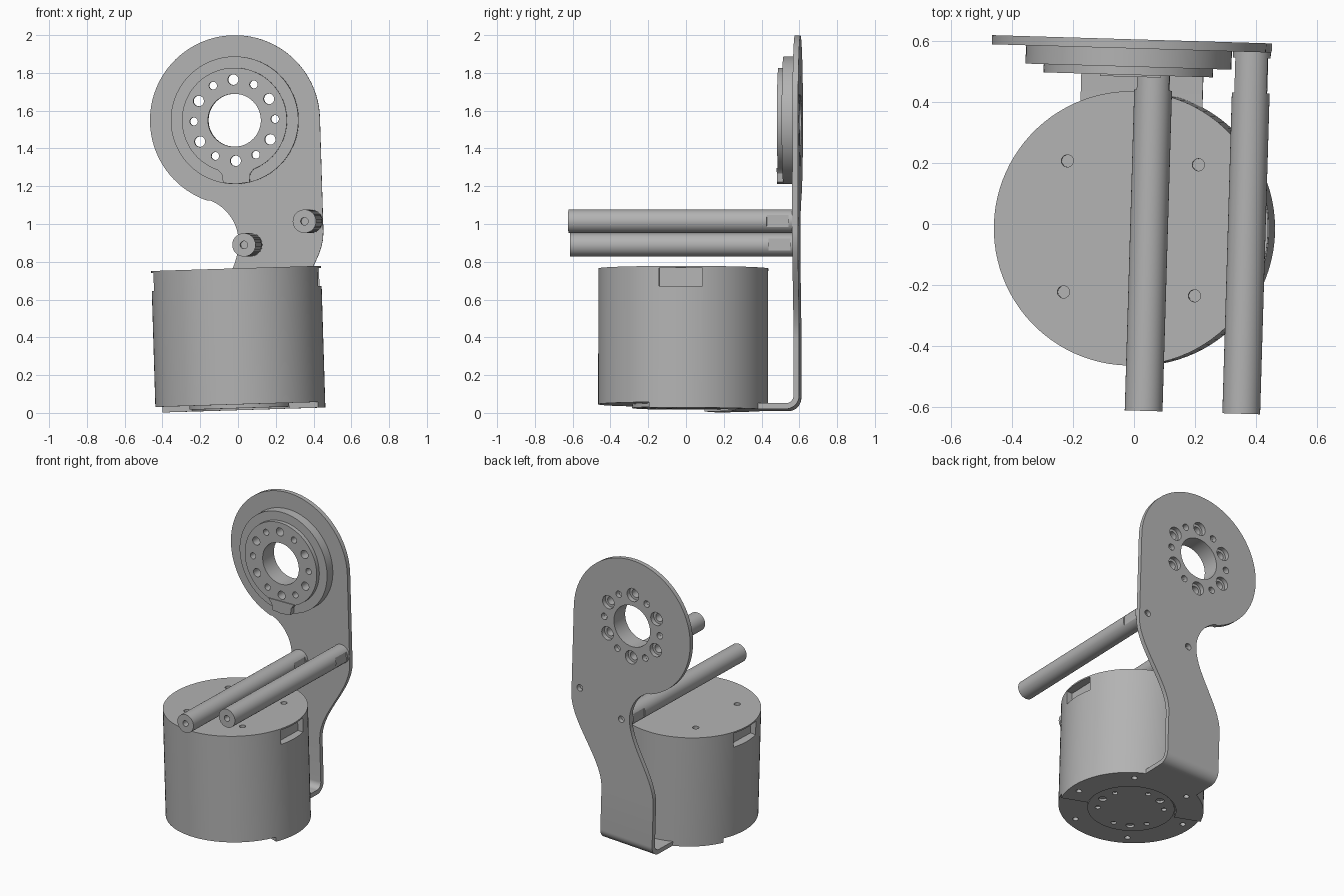
import bpy, bmesh
from math import sin, cos, radians, pi, acos, degrees
from mathutils import Matrix, Vector

cube = bpy.data.objects.get("Cube")
if cube:
    bpy.data.objects.remove(cube)

grey = bpy.data.materials.new("plain grey")
grey.use_nodes = True
grey.diffuse_color = (0.45, 0.45, 0.45, 1)
grey.node_tree.nodes["Principled BSDF"].inputs["Base Color"].default_value = (0.45, 0.45, 0.45, 1)

# The whole assembly leans slightly
LEAN = (Matrix.Translation((0.012, -0.015, 0.045))
        @ Matrix.Rotation(radians(-1.7), 4, 'Z') @ Matrix.Rotation(radians(-1.75), 4, 'Y'))
AXES = {'X': lambda u, v, w: (w, u, v), 'Y': lambda u, v, w: (u, w, v), 'Z': lambda u, v, w: (u, v, w)}


def prism(bm, outline, axis, lo, hi):
    """Extrude a 2D outline along an axis from lo to hi."""
    place = AXES[axis]
    a = [bm.verts.new(place(u, v, lo)) for u, v in outline]
    b = [bm.verts.new(place(u, v, hi)) for u, v in outline]
    n = len(a)
    faces = [bm.faces.new(a[::-1]), bm.faces.new(b)]
    for i in range(n):
        j = (i + 1) % n
        faces.append(bm.faces.new((a[i], a[j], b[j], b[i])))
    bmesh.ops.recalc_face_normals(bm, faces=faces)


def arc(cx, cy, r, start, end, steps):
    return [(cx + r * cos(radians(start + (end - start) * i / steps)),
             cy + r * sin(radians(start + (end - start) * i / steps))) for i in range(steps + 1)]


def circle(cx, cy, r, steps=64):
    return arc(cx, cy, r, 0, 360, steps)[:-1]


def box(x, y, hx, hy):
    return [(x - hx, y - hy), (x + hx, y - hy), (x + hx, y + hy), (x - hx, y + hy)]


def part(name, shapes):
    bm = bmesh.new()
    for s in shapes:
        prism(bm, *s)
    mesh = bpy.data.meshes.new(name)
    bm.to_mesh(mesh)
    bm.free()
    mesh.materials.append(grey)
    ob = bpy.data.objects.new(name, mesh)
    bpy.context.collection.objects.link(ob)
    return ob


def combine(ob, shapes, operation='DIFFERENCE'):
    """Boolean each shape into the part and bake the result."""
    tools = [part("cutter", [s]) for s in shapes]
    for t in tools:
        t.hide_render = True
        m = ob.modifiers.new("cut", 'BOOLEAN')
        m.operation, m.solver, m.object = operation, 'EXACT', t
    bpy.context.view_layer.update()
    baked = bpy.data.meshes.new_from_object(ob.evaluated_get(bpy.context.evaluated_depsgraph_get()))
    ob.modifiers.clear()
    ob.data = baked
    for t in tools:
        bpy.data.objects.remove(t)


def finish(ob):
    ob.matrix_world = LEAN
    bpy.ops.object.select_all(action='DESELECT')
    ob.select_set(True)
    bpy.context.view_layer.objects.active = ob
    bpy.ops.object.shade_smooth_by_angle(angle=radians(30))


def ring(cx, cy, r, hole, count, start):
    step = 2 * pi / count
    return [circle(cx + r * cos(start + i * step), cy + r * sin(start + i * step), hole, 20)
            for i in range(count)]


def ease(x0, z0, x1, z1, steps=14):
    """S-shaped edge with vertical ends."""
    return [(x0 + (x1 - x0) * t * t * (3 - 2 * t), z0 + (z1 - z0) * t)
            for t in (i / steps for i in range(steps + 1))]


R = 0.45            # drum and head radius
HEAD = 1.505        # head centre height
WIDE = 0.2          # half width of the bracket foot
BACK, FRONT = 0.62, 0.59
RODS = [(0.063, 0.843), (0.387, 0.958)]

# Motor drum with screw holes and a slot on each side
drum = part("motor_drum", [(circle(0, 0, R, 96), 'Z', 0, 0.72)])
cuts = [(circle(x, y, 0.02, 20), 'Z', 0.66, 0.8) for x in (-0.215, 0.215) for y in (-0.215, 0.215)]
cuts += [(box(0, 0.662, 0.115, 0.048), 'X', lo, lo + 0.1) for lo in (-0.495, 0.395)]
outer = ring(0, 0, 0.385, 0.018, 6, radians(-5))
cuts += [(h, 'Z', -0.1, 0.05) for h in outer]
combine(drum, cuts)
finish(drum)

# Round hub under the drum
base_hub = part("base_hub", [(circle(0, 0, 0.27), 'Z', -0.02, 0)])
cuts = [(h, 'Z', -0.1, -0.004) for h in ring(0, 0, 0.205, 0.026, 3, radians(113))]
for a in (83, 143):
    cuts += [(h, 'Z', -0.1, -0.004) for h in ring(0, 0, 0.205, 0.017, 3, radians(a))]
combine(base_hub, cuts)
finish(base_hub)

# Bracket: upright plate, bend and half-ring foot
fillet_r, fillet_z = 0.24, 0.865
d = Vector((-fillet_r, fillet_z - HEAD))
touch = degrees(d.angle_signed(Vector((1, 0))))
touch = touch % 360
plate_edge = arc(0, HEAD, R, 0, touch, 64)
plate_edge += arc(-fillet_r, fillet_z, fillet_r, touch - 180, 0, 20)[1:]
plate_edge += ease(0, fillet_z, -WIDE, 0.33)[1:]
plate_edge += [(-WIDE, 0.04), (WIDE, 0.04)]
plate_edge += ease(WIDE, 0.33, R, 0.9)
side = degrees(acos(WIDE / R))
foot_edge = arc(0, 0, R, -22, side, 30) + [(WIDE, 0.55), (-WIDE, 0.55)]
foot_edge += arc(0, 0, R, 180 - side, 158, 16) + arc(0, 0, 0.28, 158, -22, 48)
bend_edge = arc(0.55, 0.04, 0.07, -90, 0, 12) + arc(0.55, 0.04, 0.04, 0, -90, 12)

bracket = part("bracket", [(plate_edge, 'Y', FRONT, BACK)])
combine(bracket, [(bend_edge, 'X', -WIDE, WIDE), (foot_edge, 'Z', -0.03, 0)], 'UNION')
cuts = [(circle(0, HEAD, 0.14), 'Y', 0.5, 0.7)]
cuts += [(h, 'Y', 0.5, 0.7) for h in ring(0, HEAD, 0.215, 0.045, 6, pi / 2)]
cuts += [(h, 'Y', 0.5, 0.7) for h in ring(0, HEAD, 0.215, 0.022, 6, 0)]
cuts += [(circle(x, z, 0.022, 20), 'Y', 0.5, 0.7) for x, z in RODS]
cuts += [(h, 'Z', -0.1, -0.004) for h in outer[:1] + outer[1:3]]
combine(bracket, cuts)
finish(bracket)

# Stepped joint hub on the head, with a tab at the bottom
hub = part("joint_hub", [(circle(0, HEAD, 0.338, 80), 'Y', 0.53, FRONT)])
tab = [(-0.1, HEAD - 0.255), (-0.075, HEAD - 0.285), (-0.07, HEAD - 0.33),
       (0, HEAD - 0.338), (0.07, HEAD - 0.33), (0.075, HEAD - 0.285), (0.1, HEAD - 0.255)]
combine(hub, [(circle(0, HEAD, 0.278, 80), 'Y', 0.503, 0.56), (tab, 'Y', 0.497, 0.56)], 'UNION')
cuts = [(circle(0, HEAD, 0.14), 'Y', 0.4, 0.7)]
cuts += [(h, 'Y', 0.4, 0.7) for h in ring(0, HEAD, 0.215, 0.028, 6, pi / 2)]
cuts += [(h, 'Y', 0.4, 0.7) for h in ring(0, HEAD, 0.215, 0.021, 6, 0)]
combine(hub, cuts)
finish(hub)

# Two spacer rods with end bores and spanner flats
for name, (x, z) in zip(("inner_rod", "outer_rod"), RODS):
    rod = part(name, [(circle(x, z, 0.062, 40), 'Y', -0.597, FRONT)])
    cuts = [(circle(x, z, 0.02, 20), 'Y', lo, lo + 0.2) for lo in (-0.7, 0.5)]
    cuts += [(box(x + s * 0.083, z, 0.03, 0.1), 'Y', 0.455, 0.57) for s in (-1, 1)]
    combine(rod, cuts)
    finish(rod)
